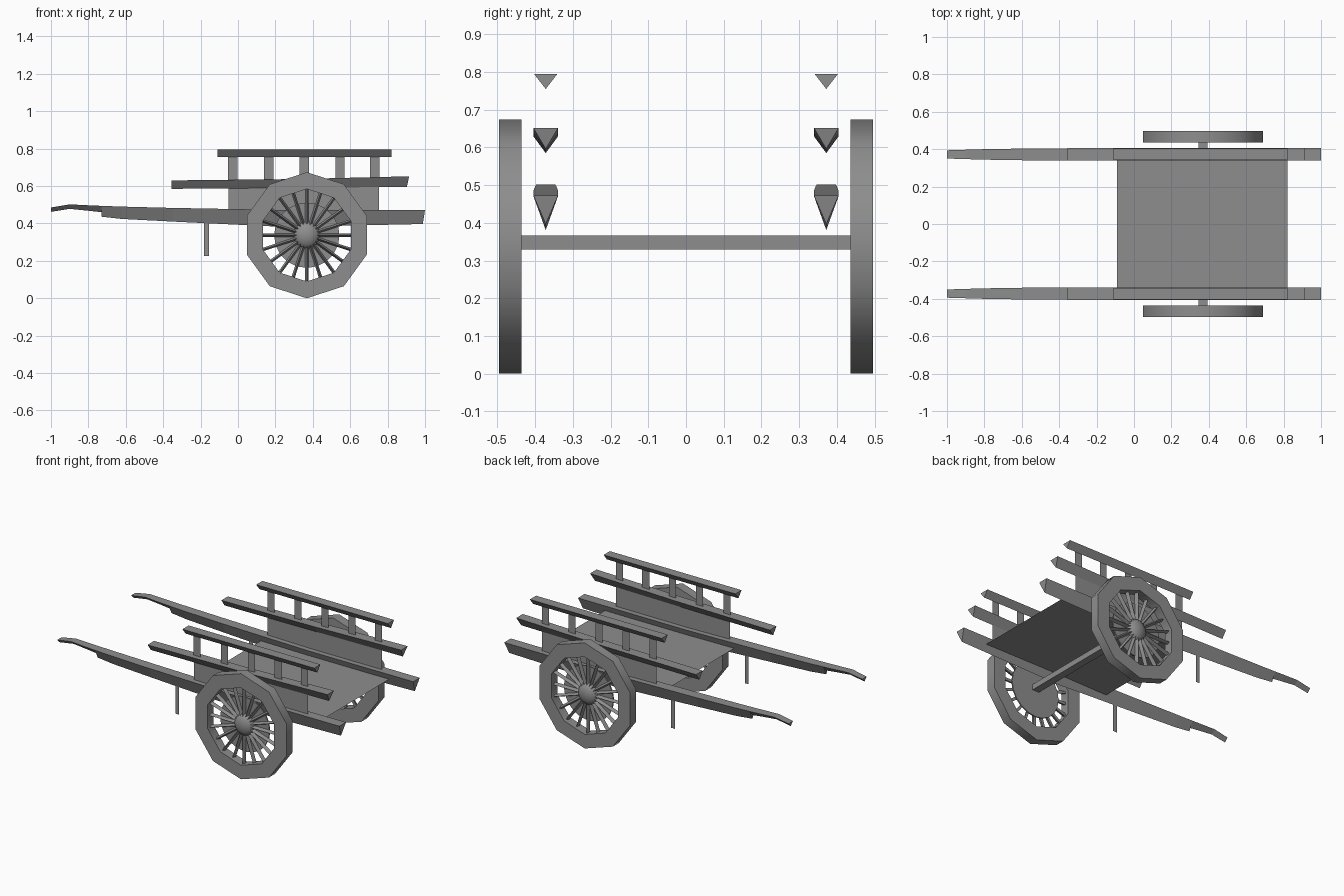
import bpy, bmesh
from math import radians, pi, sin, cos
from mathutils import Matrix, Vector

cube = bpy.data.objects.get("Cube")
if cube:
    bpy.data.objects.remove(cube, do_unlink=True)

GREY = (0.27, 0.27, 0.27, 1.0)
mat = bpy.data.materials.new("plain grey")
mat.use_nodes = True
mat.diffuse_color = GREY
mat.node_tree.nodes["Principled BSDF"].inputs["Base Color"].default_value = GREY

SIDE_Y = 0.372                          # centre line of the side frames
WHEEL = Vector((0.368, 0.466, 0.337))   # wheel centre
FACE_OUT = Matrix.Rotation(-pi / 2, 4, "X")


def finish(name, bm, mirror=True, smooth=False):
    """Turn a bmesh into an object, mirrored to the other side if wanted."""
    bmesh.ops.recalc_face_normals(bm, faces=bm.faces)
    mesh = bpy.data.meshes.new(name)
    bm.to_mesh(mesh)
    bm.free()
    mesh.materials.append(mat)
    if smooth:
        mesh.shade_smooth()
        mesh.set_sharp_from_angle(angle=radians(45))
    obj = bpy.data.objects.new(name, mesh)
    bpy.context.collection.objects.link(obj)
    if mirror:
        mod = obj.modifiers.new("Mirror", "MIRROR")
        mod.use_axis = (False, True, False)
        mod.use_mirror_merge = False


def beam(name, sections):
    """Loft a beam with a flat top and a V-shaped underside.
    Each section: x of top, x of bottom, top z, bottom z, half width."""
    bm = bmesh.new()
    rings = []
    for xt, xb, zt, zb, w in sections:
        rings.append([bm.verts.new(p) for p in (
            (xt, SIDE_Y - w, zt), (xt, SIDE_Y + w, zt), (xb, SIDE_Y, zb))])
    for a, b in zip(rings, rings[1:]):
        for i in range(3):
            j = (i + 1) % 3
            bm.faces.new((a[i], a[j], b[j], b[i]))
    bm.faces.new(rings[0])
    bm.faces.new(rings[-1])
    finish(name, bm)


def sheet(bm, x0, x1, z0, z1):
    """Paper-thin upright board in the side frame."""
    bm.faces.new([bm.verts.new((x, SIDE_Y, z))
                  for x, z in ((x0, z0), (x1, z0), (x1, z1), (x0, z1))])


# Long shafts with stepped handles
beam("shafts", [
    (-1.0, -1.0, 0.485, 0.462, 0.022),
    (-0.9, -0.9, 0.502, 0.478, 0.025),
    (-0.8, -0.8, 0.497, 0.468, 0.028),
    (-0.73, -0.73, 0.494, 0.460, 0.029),
    (-0.73, -0.73, 0.494, 0.436, 0.029),
    (-0.62, -0.62, 0.490, 0.424, 0.031),
    (-0.35, -0.35, 0.483, 0.410, 0.033),
    (0.25, 0.25, 0.472, 0.381, 0.033),
    (1.0, 0.988, 0.473, 0.397, 0.033)])

# Side rails
beam("middle_rails", [
    (-0.355, -0.355, 0.630, 0.585, 0.033),
    (0.30, 0.30, 0.637, 0.590, 0.033),
    (0.915, 0.903, 0.652, 0.596, 0.033)])
beam("top_rails", [
    (-0.11, -0.11, 0.795, 0.755, 0.031),
    (0.82, 0.82, 0.795, 0.755, 0.031)])

# Thin posts between the rails
bm = bmesh.new()
for x in (-0.028, 0.164, 0.355, 0.545, 0.731):
    sheet(bm, x - 0.025, x + 0.025, 0.63, 0.775)
finish("rail_posts", bm)

# Side boards and prop legs
bm = bmesh.new()
sheet(bm, -0.052, 0.755, 0.43, 0.62)
finish("side_boards", bm)
bm = bmesh.new()
sheet(bm, -0.182, -0.155, 0.225, 0.42)
finish("prop_legs", bm)

# Floor
bm = bmesh.new()
bm.faces.new([bm.verts.new((x, y, 0.435)) for x, y in
              ((-0.09, -0.36), (0.82, -0.36), (0.82, 0.36), (-0.09, 0.36))])
finish("floor", bm, mirror=False)

# Axle
bm = bmesh.new()
bmesh.ops.create_cube(bm, size=1, matrix=Matrix.Translation((WHEEL.x, 0, 0.348))
                      @ Matrix.Diagonal((0.048, 0.89, 0.036, 1)))
finish("axle", bm, mirror=False)

# Ten-sided wheel rims
bm = bmesh.new()
N = 10
rings = []
for r, dy in ((0.337, -0.03), (0.337, 0.03), (0.247, 0.03), (0.247, -0.03)):
    rings.append([bm.verts.new(WHEEL + Vector((r * sin(2 * pi * i / N), dy, r * cos(2 * pi * i / N))))
                  for i in range(N)])
for k in range(4):
    a, b = rings[k], rings[(k + 1) % 4]
    for i in range(N):
        j = (i + 1) % N
        bm.faces.new((a[i], a[j], b[j], b[i]))
finish("wheel_rims", bm, smooth=True)

# Three-sided spokes with a ridge facing outward
bm = bmesh.new()
for i in range(20):
    turn = Matrix.Rotation(2 * pi * i / 20, 4, "Y")
    ends = [[bm.verts.new(WHEEL + turn @ Vector((x, y, r)))
             for x, y in ((-0.009, -0.01), (0.009, -0.01), (0, 0.012))] for r in (0.04, 0.245)]
    for k in range(3):
        j = (k + 1) % 3
        bm.faces.new((ends[0][k], ends[0][j], ends[1][j], ends[1][k]))
    for end in ends:
        bm.faces.new(end)
finish("spokes", bm)

# Thin discs behind the spokes
bm = bmesh.new()
bmesh.ops.create_cone(bm, cap_ends=True, segments=20, radius1=0.175, radius2=0.175, depth=0.008,
                      matrix=Matrix.Translation(WHEEL - Vector((0, 0.013, 0))) @ FACE_OUT)
finish("wheel_discs", bm)

# Domed hubs on the outer side
bm = bmesh.new()
bmesh.ops.create_uvsphere(bm, u_segments=16, v_segments=12, radius=1)
bmesh.ops.bisect_plane(bm, geom=bm.verts[:] + bm.edges[:] + bm.faces[:], dist=0.001,
                       plane_co=(0, 0, 0), plane_no=(0, 0, 1), clear_inner=True)
bmesh.ops.transform(bm, verts=bm.verts, matrix=Matrix.Translation(WHEEL - Vector((0, 0.016, 0)))
                    @ FACE_OUT @ Matrix.Diagonal((0.071, 0.074, 0.046, 1)))
finish("hubs", bm, smooth=True)
